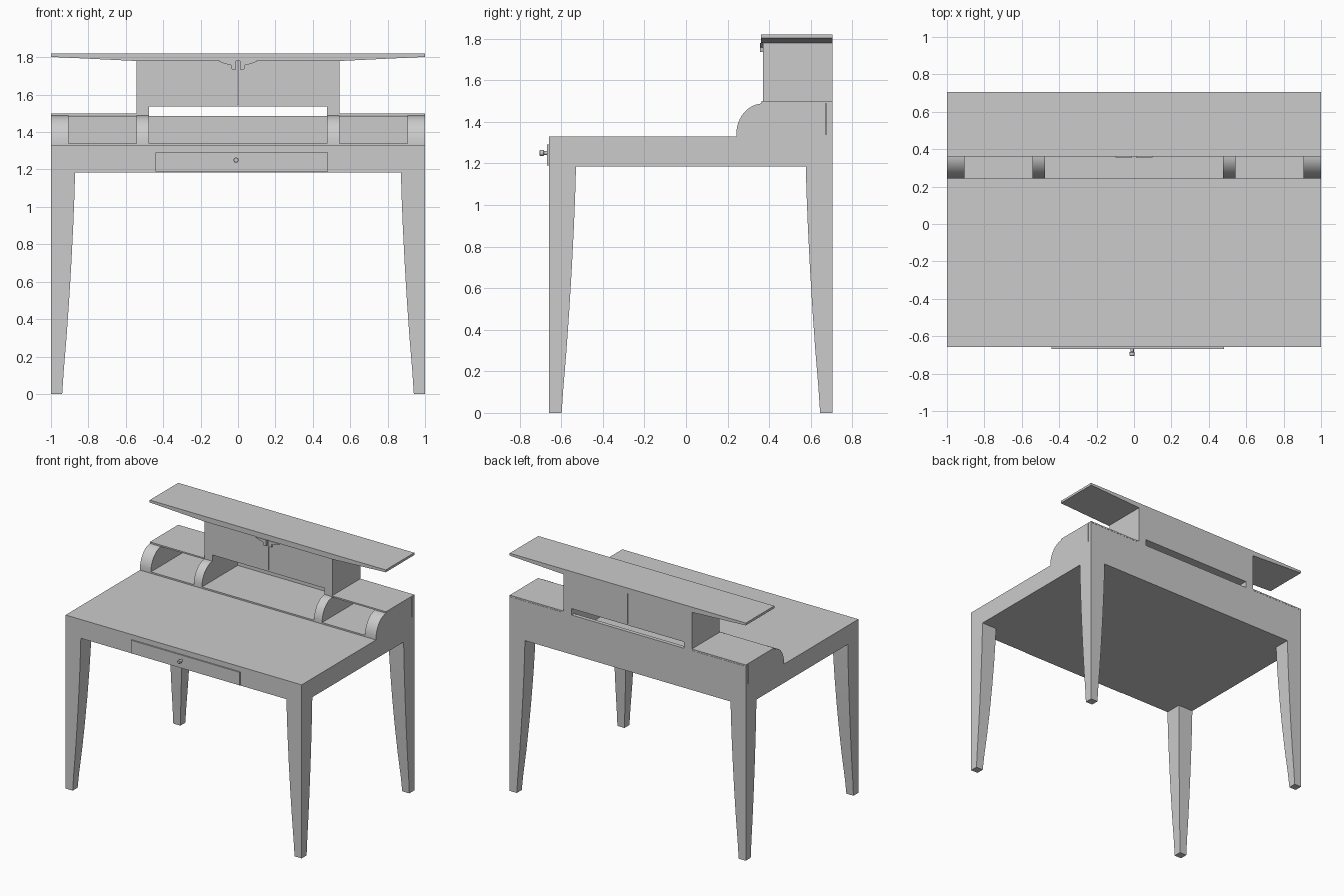
import bpy, bmesh, math

if "Cube" in bpy.data.objects:
    bpy.data.objects.remove(bpy.data.objects["Cube"])

FRONT, BACK = -0.658, 0.705


def finish(name, bm):
    bmesh.ops.recalc_face_normals(bm, faces=bm.faces[:])
    me = bpy.data.meshes.new(name)
    bm.to_mesh(me)
    bm.free()
    ob = bpy.data.objects.new(name, me)
    bpy.context.scene.collection.objects.link(ob)
    return ob


def loft(name, rings):
    """Skin a list of vertex rings and cap both ends."""
    bm = bmesh.new()
    vs = [[bm.verts.new(p) for p in r] for r in rings]
    n = len(vs[0])
    for a, b in zip(vs, vs[1:]):
        for i in range(n):
            j = (i + 1) % n
            bm.faces.new((a[i], a[j], b[j], b[i]))
    bm.faces.new(vs[0])
    bm.faces.new(vs[-1])
    return finish(name, bm)


def box(name, x0, x1, y0, y1, z0, z1):
    return loft(name, [[(x0, y0, z), (x1, y0, z), (x1, y1, z), (x0, y1, z)] for z in (z0, z1)])


def extrude_x(name, yz, x0, x1):
    return loft(name, [[(x, y, z) for y, z in yz] for x in (x0, x1)])


def extrude_y(name, xz, y0, y1):
    return loft(name, [[(x, y, z) for x, z in xz] for y in (y0, y1)])


# Legs: outer faces straight, inner faces taper in a slight curve
taper = [(0.12, 0.068), (0.3, 0.083), (0.5, 0.097), (0.7, 0.109), (0.9, 0.119), (1.05, 0.125), (1.185, 0.129)]
foot = [(0, 0.06), (0.12, 0.068)]
for sx, side in ((-1, "left"), (1, "right")):
    for sy, end, edge in ((-1, "front", FRONT), (1, "back", BACK)):
        for part, prof in (("leg", taper), ("foot", foot)):
            loft(f"{end}_{side}_{part}",
                 [[(sx, edge, z), (sx * (1 - w), edge, z),
                   (sx * (1 - w), edge - sy * w, z), (sx, edge - sy * w, z)] for z, w in prof])

# Table body, drawer front and knob
box("table_body", -1, 1, FRONT, BACK, 1.185, 1.329)
box("drawer_front", -0.44, 0.48, -0.668, FRONT, 1.19, 1.29)
knob = [(-0.66, 0.009), (-0.683, 0.009), (-0.686, 0.014), (-0.702, 0.014), (-0.705, 0.011)]
loft("drawer_knob", [[(-0.01 + r * math.cos(k * math.pi / 8), y, 1.25 + r * math.sin(k * math.pi / 8))
                      for k in range(16)] for y, r in knob])

# Gallery base and back panel
box("gallery_base", -1, 1, 0.242, BACK, 1.329, 1.34)
box("gallery_back", -1, 1, 0.675, BACK, 1.34, 1.487)

# Rounded uprights
arc = [(0.37 - 0.128 * math.cos(k * math.pi / 24), 1.34 + 0.148 * math.sin(k * math.pi / 24)) for k in range(13)]
end_profile = arc + [(0.67, 1.488), (0.67, 1.34)]
divider_profile = arc + [(0.37, 1.536), (BACK, 1.536), (BACK, 1.487), (0.675, 1.487), (0.675, 1.34)]
for s, side in ((-1, "left"), (1, "right")):
    extrude_x(f"{side}_end_panel", end_profile, s * 0.907, s)
    extrude_x(f"{side}_divider", divider_profile, s * 0.475, s * 0.543)
    box(f"{side}_shelf", *sorted((s * 0.543, s)), 0.362, BACK, 1.488, 1.499)
    # Cabinet half with a thin centre seam
    box(f"{side}_cabinet_half", *sorted((s * 0.0015, s * 0.543)), 0.37, BACK, 1.547, 1.78)
    # Stepped door pull
    pull = [(0.01, 1.735), (0.033, 1.735), (0.036, 1.757), (0.065, 1.764), (0.1, 1.776), (0.1, 1.78), (0.01, 1.78)]
    extrude_y(f"{side}_door_pull", [(s * x, z) for x, z in pull], 0.355, 0.372)

box("cabinet_floor", -0.543, 0.543, 0.37, BACK, 1.536, 1.547)

# Top board with underside sloping towards its ends
extrude_y("top_board", [(-1, 1.82), (1, 1.82), (1, 1.802), (0.543, 1.78), (-0.543, 1.78), (-1, 1.802)], 0.36, BACK)

# Keep the curved parts smooth with sharp edges
for ob in bpy.context.scene.objects:
    ob.select_set("end_panel" in ob.name or "divider" in ob.name or "knob" in ob.name or "leg" in ob.name)
    if ob.select_get():
        bpy.context.view_layer.objects.active = ob
bpy.ops.object.shade_smooth_by_angle()
